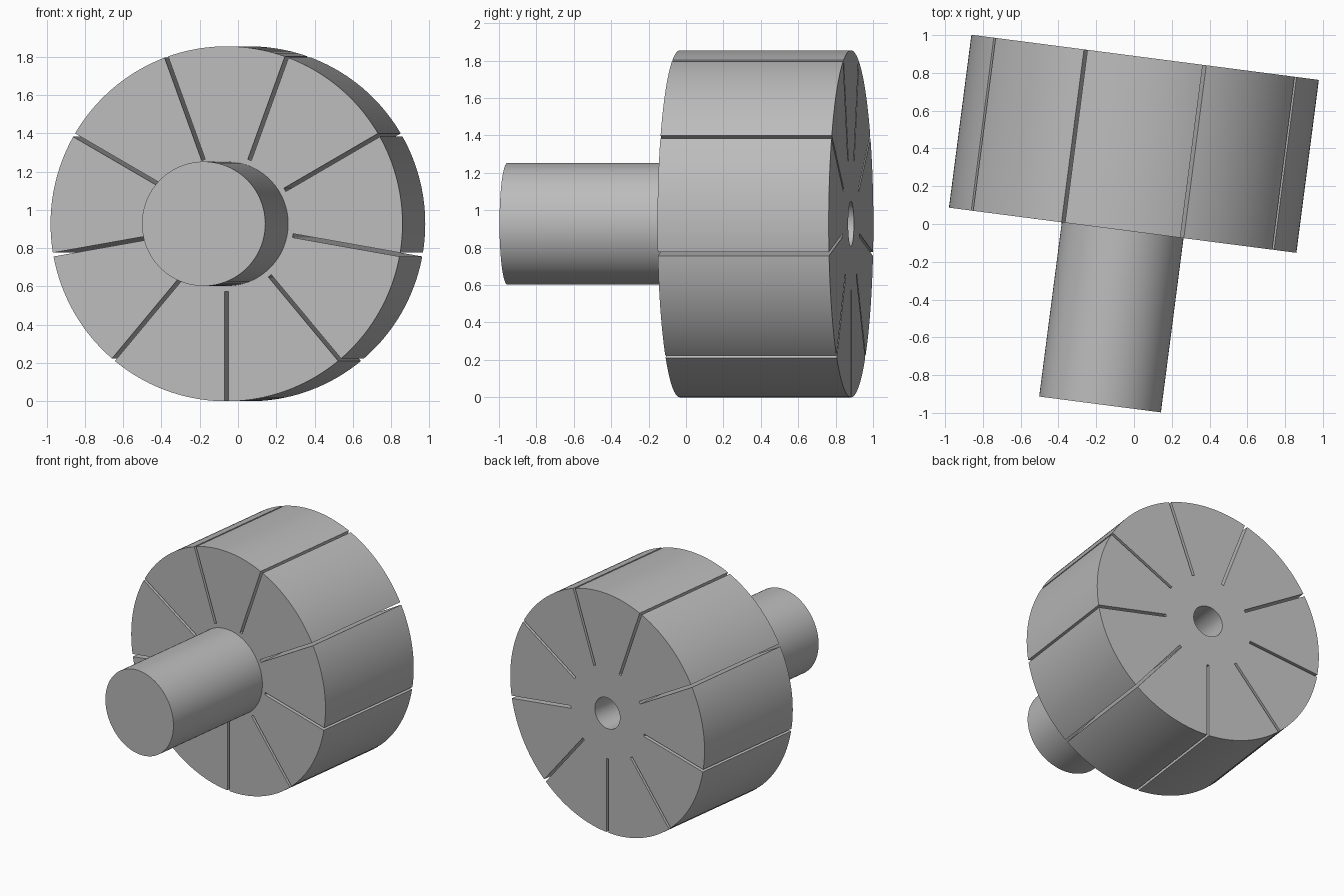
import bpy, bmesh, math
from mathutils import Matrix, Vector

cube = bpy.data.objects.get("Cube")
if cube:
    bpy.data.objects.remove(cube, do_unlink=True)

RADIUS, DEPTH = 0.9275, 0.923
SHAFT_RADIUS, SHAFT_LENGTH = 0.325, 0.93
BORE_RADIUS = 0.12
SLOT_INNER, SLOT_WIDTH, SLOTS = 0.355, 0.02, 9
PLACE = Matrix.Translation((-0.06, -0.033, RADIUS)) @ Matrix.Rotation(math.radians(-7.4), 4, 'Z')

grey = bpy.data.materials.new("steel grey")
grey.use_nodes = True
COLOUR = (0.5, 0.5, 0.5, 1)
grey.diffuse_color = COLOUR
grey.node_tree.nodes["Principled BSDF"].inputs["Base Color"].default_value = COLOUR


def make_object(name, bm):
    mesh = bpy.data.meshes.new(name)
    bm.to_mesh(mesh)
    bm.free()
    mesh.materials.append(grey)
    obj = bpy.data.objects.new(name, mesh)
    bpy.context.collection.objects.link(obj)
    obj.matrix_world = PLACE
    return obj


def cylinder(name, radius, start, end, segments):
    """Cylinder along the local y axis."""
    bm = bmesh.new()
    place = Matrix.Translation((0, (start + end) / 2, 0)) @ Matrix.Rotation(math.pi / 2, 4, 'X')
    bmesh.ops.create_cone(bm, cap_ends=True, segments=segments, radius1=radius,
                          radius2=radius, depth=end - start, matrix=place)
    return make_object(name, bm)


def activate(obj):
    bpy.ops.object.select_all(action='DESELECT')
    obj.select_set(True)
    bpy.context.view_layer.objects.active = obj


def cut(target, cutter):
    activate(target)
    mod = target.modifiers.new("cut", 'BOOLEAN')
    mod.operation, mod.solver, mod.object = 'DIFFERENCE', 'EXACT', cutter
    bpy.ops.object.modifier_apply(modifier=mod.name)
    bpy.data.objects.remove(cutter, do_unlink=True)


# Rotor drum and drive shaft
drum = cylinder("rotor_drum", RADIUS, 0, DEPTH, 180)
shaft = cylinder("drive_shaft", SHAFT_RADIUS, -SHAFT_LENGTH, 0, 96)

# Radial vane slots, one pointing straight down
bm = bmesh.new()
length = RADIUS + 0.1 - SLOT_INNER
for i in range(SLOTS):
    turn = Matrix.Rotation(math.tau * i / SLOTS, 4, 'Y')
    shift = Matrix.Translation((0, DEPTH / 2, -SLOT_INNER - length / 2))
    size = Matrix.Diagonal(Vector((SLOT_WIDTH, DEPTH + 0.2, length, 1)))
    bmesh.ops.create_cube(bm, size=1, matrix=turn @ shift @ size)
cut(drum, make_object("slot_cutter", bm))

# Centre bore, closed at the front by the shaft
cut(drum, cylinder("bore_cutter", BORE_RADIUS, -0.1, DEPTH + 0.1, 64))

for part in (drum, shaft):
    activate(part)
    bpy.ops.object.shade_smooth_by_angle(angle=math.radians(30))
